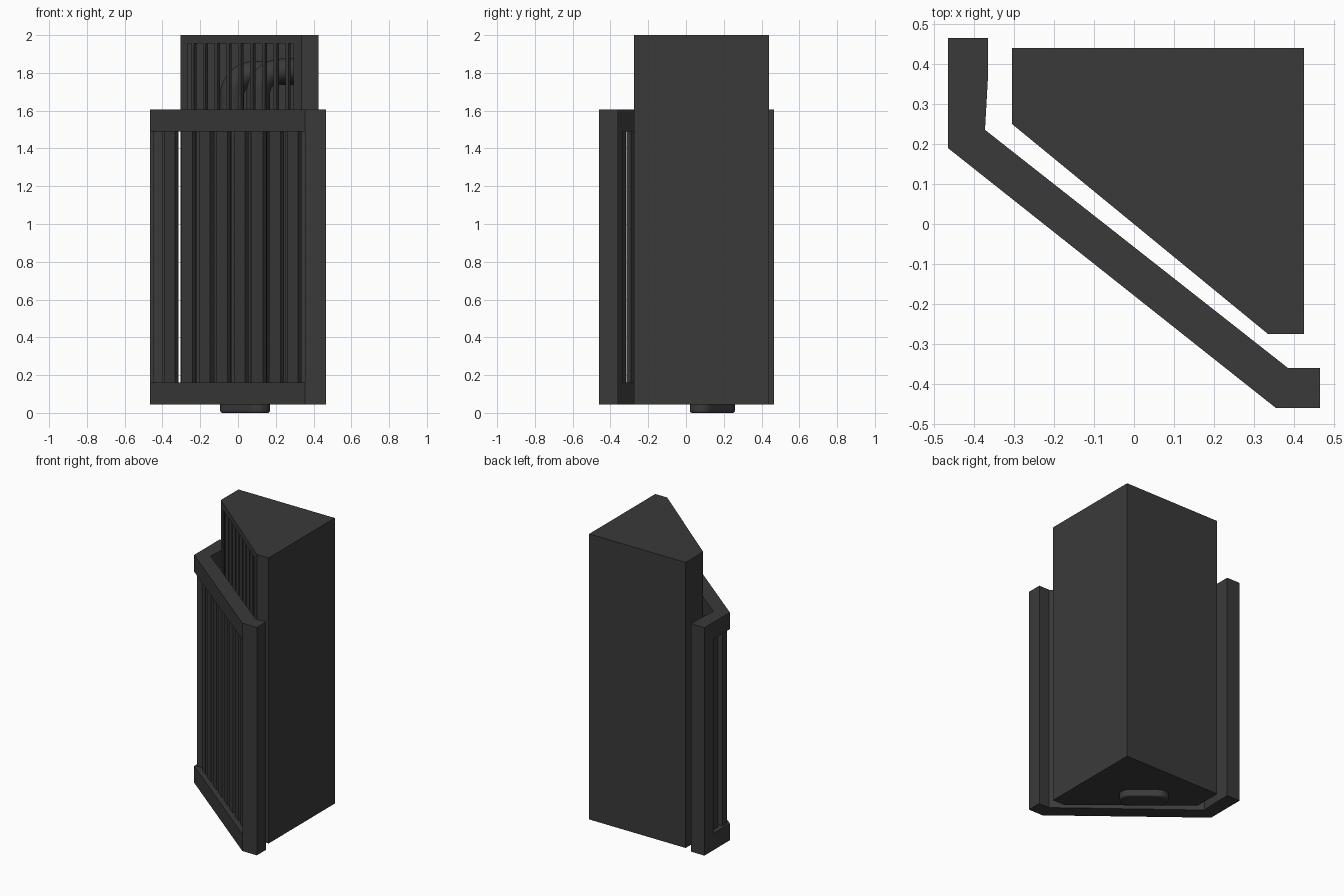
import bpy, bmesh, math
from mathutils import Vector

old = bpy.data.objects.get("Cube")
if old:
    bpy.data.objects.remove(old, do_unlink=True)

# Single charcoal finish
charcoal = bpy.data.materials.new("charcoal")
charcoal.use_nodes = True
colour = (0.042, 0.042, 0.042, 1)
charcoal.diffuse_color = colour
charcoal.node_tree.nodes["Principled BSDF"].inputs["Base Color"].default_value = colour


def prism(name, outline, low, high):
    """Extrude a plan outline between two heights."""
    bm = bmesh.new()
    base = bm.faces.new([bm.verts.new((x, y, low)) for x, y in outline])
    top = bmesh.ops.extrude_face_region(bm, geom=[base])["geom"]
    verts = [g for g in top if isinstance(g, bmesh.types.BMVert)]
    bmesh.ops.translate(bm, verts=verts, vec=(0, 0, high - low))
    bmesh.ops.recalc_face_normals(bm, faces=bm.faces)
    mesh = bpy.data.meshes.new(name)
    bm.to_mesh(mesh)
    bm.free()
    mesh.materials.append(charcoal)
    obj = bpy.data.objects.new(name, mesh)
    bpy.context.collection.objects.link(obj)
    return obj


def bar(name, x, y, width, depth, angle, low, high):
    """Upright bar with a turned rectangular section."""
    c, s = math.cos(angle), math.sin(angle)
    corners = [(-1, -1), (1, -1), (1, 1), (-1, 1)]
    pts = [(x + (u * width * c - v * depth * s) / 2,
            y + (u * width * s + v * depth * c) / 2) for u, v in corners]
    return prism(name, pts, low, high)


def pipe(name, path, bend, radius):
    """Tube along a path with rounded corners."""
    path = [Vector(p) for p in path]
    pts = [path[0]]
    for a, b, c in zip(path, path[1:], path[2:]):
        u, v = (a - b).normalized() * bend, (c - b).normalized() * bend
        for i in range(9):
            t = math.radians(90 * i / 8)
            pts.append(b + u * (1 - math.sin(t)) + v * (1 - math.cos(t)))
    pts.append(path[-1])
    curve = bpy.data.curves.new(name, "CURVE")
    curve.dimensions = "3D"
    curve.bevel_depth = radius
    curve.bevel_resolution = 4
    curve.use_fill_caps = True
    spline = curve.splines.new("POLY")
    spline.points.add(len(pts) - 1)
    for p, co in zip(spline.points, pts):
        p.co = (*co, 1)
    spline.use_smooth = True
    curve.materials.append(charcoal)
    obj = bpy.data.objects.new(name, curve)
    bpy.context.collection.objects.link(obj)


# Corner cabinet, hollowed through its slanted front
cabinet = prism("cabinet", [(-0.305, 0.44), (0.425, 0.44), (0.425, -0.275),
                            (0.335, -0.275), (-0.305, 0.25)], 0.045, 2)
cutter = prism("cabinet_cutter", [(-0.265, 0.4), (0.385, 0.4), (0.385, -0.2), (0.295, -0.2),
                                  (0.295, -0.4), (-0.265, 0.1)], 0.085, 1.955)
cutter.hide_render = True
cutter.hide_viewport = True
cut = cabinet.modifiers.new("opening", "BOOLEAN")
cut.object = cutter
cut.operation = "DIFFERENCE"
cut.solver = "EXACT"

# Thin bars across the cabinet opening
slant = math.atan2(-0.65, 0.82)
for i in range(9):
    x = -0.235 + i * 0.0625
    bar(f"cabinet_bar_{i + 1}", x, 0.02 - 0.82 * x, 0.02, 0.02, slant, 0.08, 1.96)

# Two bent pipes and the outlet below them
ends = [(-0.032, 0.197), (0.107, 0.083)]
for side, (x, y), z in zip(("right", "left"), ends, (1.8, 1.812)):
    pipe(f"{side}_pipe", [(0.39, y, z), (x, y, z), (x, y, 0.07)], 0.12, 0.063)

capsule = []
for (x, y), start in zip(ends, (slant + math.pi / 2, slant - math.pi / 2)):
    for i in range(13):
        t = start + math.pi * i / 12
        capsule.append((x + 0.063 * math.cos(t), y + 0.063 * math.sin(t)))
outlet = prism("pipe_outlet", capsule, 0, 0.1)
soft = outlet.modifiers.new("soft_edge", "BEVEL")
soft.width = 0.012
soft.segments = 3
soft.limit_method = "ANGLE"
soft.angle_limit = math.radians(50)

# Guard: rails and end posts
rail = [(-0.465, 0.465), (-0.465, 0.19), (0.355, -0.46), (0.465, -0.46),
        (0.465, -0.36), (0.385, -0.36), (-0.372, 0.235), (-0.365, 0.36), (-0.365, 0.465)]
prism("guard_bottom_rail", rail, 0.045, 0.16)
prism("guard_top_rail", rail, 1.49, 1.605)
prism("guard_left_post", [(0.355, -0.46), (0.465, -0.46), (0.465, -0.36), (0.385, -0.36),
                          (0.355, -0.337)], 0.045, 1.605)
prism("guard_right_post", [(-0.465, 0.465), (-0.465, 0.365), (-0.365, 0.365),
                           (-0.365, 0.465)], 0.045, 1.605)

# Guard: upright bars on the slanted front and the short return
for i in range(8):
    x = -0.354 + i * 0.093
    bar(f"guard_bar_{i + 1}", x, 0.251 - 0.793 * (x + 0.465), 0.075, 0.03, slant, 0.15, 1.5)
bar("guard_corner_bar", -0.425, 0.222, 0.05, 0.05, 0, 0.15, 1.5)
bar("guard_return_bar", -0.42, 0.305, 0.03, 0.065, 0, 0.15, 1.5)
